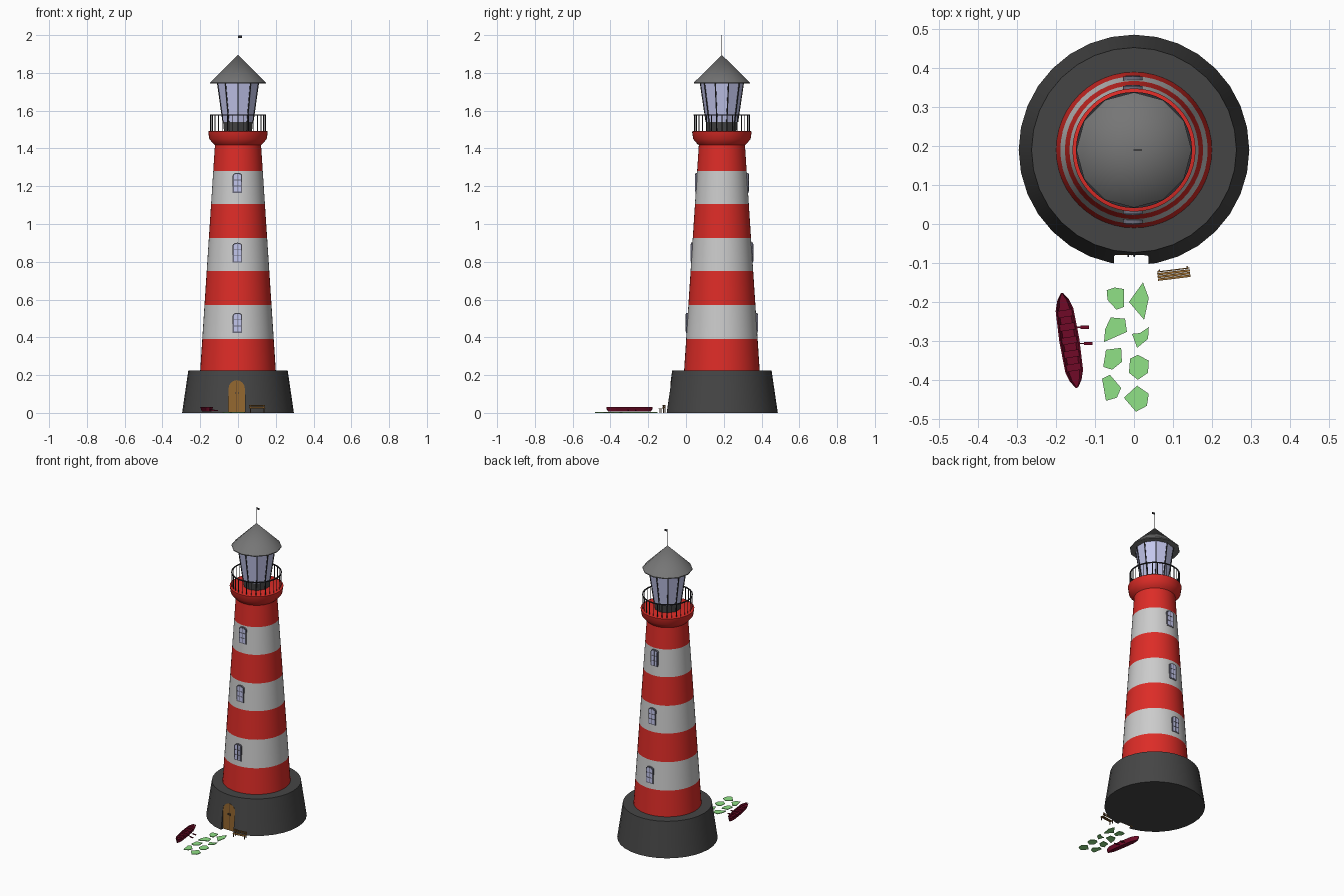
import bpy, bmesh
from math import sin, cos, pi, radians
from mathutils import Vector, Matrix

if "Cube" in bpy.data.objects:
    bpy.data.objects.remove(bpy.data.objects["Cube"])

CY = 0.19  # y of the tower axis
RED, WHITE, ROCK = (.72, .025, .02), (.62, .62, .62), (.06, .06, .06)
ROOF, IRON, GLASS = (.18, .18, .18), (.03, .03, .035), (.55, .57, .85)
WOOD, DARKWOOD, GREEN, CRIMSON = (.3, .14, .03), (.1, .05, .02), (.28, .75, .24), (.16, .003, .02)


def material(c):
    name = "paint_%d_%d_%d" % tuple(int(v * 255) for v in c)
    m = bpy.data.materials.get(name) or bpy.data.materials.new(name)
    m.diffuse_color = (*c, 1)
    m.use_nodes = True
    m.node_tree.nodes["Principled BSDF"].inputs["Base Color"].default_value = m.diffuse_color
    return m


def finish(name, bm, colors, smooth=False, matrix=None):
    bmesh.ops.remove_doubles(bm, verts=bm.verts, dist=1e-5)
    bmesh.ops.recalc_face_normals(bm, faces=bm.faces)
    if matrix:
        bm.transform(matrix)
    me = bpy.data.meshes.new(name)
    bm.to_mesh(me)
    bm.free()
    for c in colors:
        me.materials.append(material(c))
    ob = bpy.data.objects.new(name, me)
    bpy.context.collection.objects.link(ob)
    if smooth:
        bpy.ops.object.select_all(action='DESELECT')
        ob.select_set(True)
        bpy.context.view_layer.objects.active = ob
        bpy.ops.object.shade_smooth_by_angle(angle=radians(35))
    return ob


def lathe(name, profile, n, colors, bands=None, smooth=True):
    """Revolve (radius, z) points round the tower axis; bands = colour index per segment."""
    bm = bmesh.new()
    rings = []
    for r, z in profile:
        rings.append([bm.verts.new((r * sin(2 * pi * i / n), CY - r * cos(2 * pi * i / n), z))
                      for i in range(n)] if r else [bm.verts.new((0, CY, z))] * n)
    for k in range(len(rings) - 1):
        a, b = rings[k], rings[k + 1]
        for i in range(n):
            j = (i + 1) % n
            f = bm.faces.new(dict.fromkeys((a[i], a[j], b[j], b[i])))
            f.material_index = bands[k] if bands else 0
    return finish(name, bm, colors, smooth)


def prism(name, pts, lo, hi, axis, color, matrix=None):
    """Extrude an outline along y (points are x,z) or along z (points are x,y)."""
    bm = bmesh.new()
    put = (lambda p, d: (p[0], d, p[1])) if axis == 'y' else (lambda p, d: (p[0], p[1], d))
    a, b = [[bm.verts.new(put(p, d)) for p in pts] for d in (lo, hi)]
    bm.faces.new(a)
    bm.faces.new(b[::-1])
    for i in range(len(pts)):
        j = (i + 1) % len(pts)
        bm.faces.new((a[i], a[j], b[j], b[i]))
    return finish(name, bm, [color], False, matrix)


def boxes(name, items, color, matrix=None):
    bm = bmesh.new()
    for c, s in items:
        bmesh.ops.create_cube(bm, size=1, matrix=Matrix.Translation(c) @ Matrix.Diagonal((*s, 1)))
    return finish(name, bm, [color], False, matrix)


def rods(name, pairs, r, color, n=6, matrix=None):
    bm = bmesh.new()
    for p, q in pairs:
        p, q = Vector(p), Vector(q)
        m = Matrix.Translation((p + q) / 2) @ (q - p).to_track_quat('Z', 'Y').to_matrix().to_4x4()
        bmesh.ops.create_cone(bm, cap_ends=True, segments=n, radius1=r, radius2=r,
                              depth=(q - p).length, matrix=m)
    return finish(name, bm, [color], True, matrix)


def arch(cx, w, z0, z1, rise, n=8):
    """Doorway outline with a rounded top."""
    top = [(cx + w / 2 * cos(pi * i / n), z1 - rise + rise * sin(pi * i / n)) for i in range(n + 1)]
    return [(cx - w / 2, z0), (cx + w / 2, z0)] + top


def around(r, z, i, n):
    a = 2 * pi * i / n
    return (r * sin(a), CY - r * cos(a), z)


# stone base with a doorway cut into it
base = lathe("base", [(0, 0), (.296, 0), (.263, .225), (0, .225)], 32, [ROCK])
cutter = prism("door_cutter", arch(-.007, .088, -.1, .175, .044), -.3, -.077, 'y', ROCK)
mod = base.modifiers.new("doorway", 'BOOLEAN')
mod.operation, mod.object, mod.solver = 'DIFFERENCE', cutter, 'EXACT'
bpy.context.view_layer.objects.active = base
bpy.ops.object.modifier_apply(modifier=mod.name)
bpy.data.objects.remove(cutter)

# double door
prism("door", arch(-.007, .086, 0, .173, .043), -.08, -.07, 'y', WOOD)
boxes("door_seam", [((-.007, -.08, .085), (.002, .002, .165))], DARKWOOD)
boxes("door_handles", [((-.007 + s * .008, -.082, .105), (.004, .005, .012)) for s in (-1, 1)], IRON)

# striped tower
def tower_r(z):
    return .2 - .078 * (z - .225) / 1.195

levels = (.225, .39, .57, .75, .925, 1.105, 1.28, 1.42)
lathe("tower", [(tower_r(z), z) for z in levels], 48, [RED, WHITE], [i % 2 for i in range(7)])

# windows, front and back
for s, side in ((-1, "front"), (1, "back")):
    for k, z in enumerate((.424, .795, 1.165)):
        f = tower_r(z) + .002
        n = f"{side}_window_{k + 1}"
        prism(n + "_frame", arch(-.003, .05, z, z + .106, .014), CY + s * (f - .03), CY + s * f, 'y', (.15, .15, .2))
        prism(n + "_glass", arch(-.003, .038, z + .006, z + .1, .011), CY + s * (f - .02), CY + s * (f + .001), 'y', GLASS)
        y = CY + s * (f + .001)
        boxes(n + "_bars", [((-.003, y, z + .053), (.003, .003, .094)),
                            ((-.003, y, z + .036), (.038, .003, .003)),
                            ((-.003, y, z + .068), (.038, .003, .003))], (.15, .15, .2))

# gallery and railing
lathe("gallery", [(.12, 1.415), (.131, 1.425), (.152, 1.45), (.158, 1.49), (.145, 1.493), (0, 1.493)], 48, [RED])
N = 32
rods("railing_posts", [(around(.146, 1.49, i, N), around(.146, 1.577, i, N)) for i in range(N)], .0022, IRON)
lathe("handrail", [(.143, 1.574), (.149, 1.574), (.149, 1.58), (.143, 1.58), (.143, 1.574)], 48, [IRON])

# lantern room
S = 10
lathe("lantern_base", [(.078, 1.49), (.083, 1.54), (0, 1.54)], S, [ROCK], smooth=False)
lathe("lantern_glass", [(0, 1.54), (.083, 1.54), (.114, 1.75), (0, 1.75)], S, [GLASS], smooth=False)
rods("lantern_mullions", [(around(.083, 1.54, i, S), around(.114, 1.75, i, S)) for i in range(S)], .0035, IRON)

# roof, mast and pennant
lathe("roof", [(0, 1.744), (.148, 1.744), (.148, 1.749), (0, 1.895)], 12, [ROOF])
rods("mast", [((0, CY, 1.88), (0, CY, 2.0))], .0015, IRON)
boxes("pennant", [((.01, CY, 1.991), (.02, .002, .012))], IRON)

# irregular paving stones (outlines in thousandths)
stones = [
    [(-70, -170), (-50, -163), (-26, -167), (-26, -213), (-45, -220), (-68, -195)],
    [(23, -150), (38, -190), (26, -246), (-13, -200)],
    [(-60, -240), (-23, -243), (-18, -277), (-77, -303), (-74, -270)],
    [(38, -265), (36, -295), (8, -318), (-5, -282), (15, -280)],
    [(-72, -323), (-33, -318), (-31, -354), (-56, -374), (-79, -367)],
    [(-10, -346), (10, -336), (38, -351), (36, -382), (10, -400), (-13, -382)],
    [(-82, -397), (-62, -387), (-33, -421), (-44, -446), (-72, -454)],
    [(-26, -446), (8, -415), (38, -436), (33, -467), (5, -482)]]
for k, pts in enumerate(stones):
    prism(f"paving_stone_{k + 1}", [(x / 1000, y / 1000) for x, y in pts], 0, .004, 'z', GREEN)

# rowing boat
place = Matrix.Translation((-.166, -.299, 0)) @ Matrix.Rotation(radians(9), 4, 'Z')
bm = bmesh.new()
rings = []
for t, w in ((-.123, .003), (-.105, .015), (-.08, .023), (0, .026), (.08, .023), (.105, .015), (.123, .003)):
    section = [(-w, .032), (-w * .6, .008), (w * .6, .008), (w, .032), (w * .85, .032), (w * .6, .02), (-w * .6, .02), (-w * .85, .032)]
    rings.append([bm.verts.new((x, t * (.93 if z < .01 else 1), z)) for x, z in section])
for a, b in zip(rings, rings[1:]):
    for i in range(8):
        j = (i + 1) % 8
        bm.faces.new((a[i], a[j], b[j], b[i]))
bm.faces.new(rings[0])
bm.faces.new(rings[-1])
finish("boat_hull", bm, [CRIMSON], False, place)
boxes("boat_seats", [((0, y, .027), (.038, .018, .004)) for y in (-.07, -.035, 0, .035, .07)], CRIMSON, place)

# oar blades beside the boat
for k, (x, y) in enumerate(((-.127, -.265), (-.117, -.307))):
    boxes(f"oar_{k + 1}", [((x, y, .012), (.022, .008, .004)), ((x - .018, y, .016), (.022, .003, .003))], CRIMSON)

# bench by the door
place = Matrix.Translation((.102, -.127, 0)) @ Matrix.Rotation(radians(7), 4, 'Z')
boxes("bench_slats", [((0, y, .021), (.084, .006, .003)) for y in (-.011, -.004, .003)]
      + [((0, .009, z), (.084, .003, .006)) for z in (.03, .039)], WOOD, place)
boxes("bench_legs", [((x, -.01, .01), (.004, .004, .02)) for x in (-.036, .036)]
      + [((x, .012, .021), (.004, .004, .042)) for x in (-.036, .036)], DARKWOOD, place)
